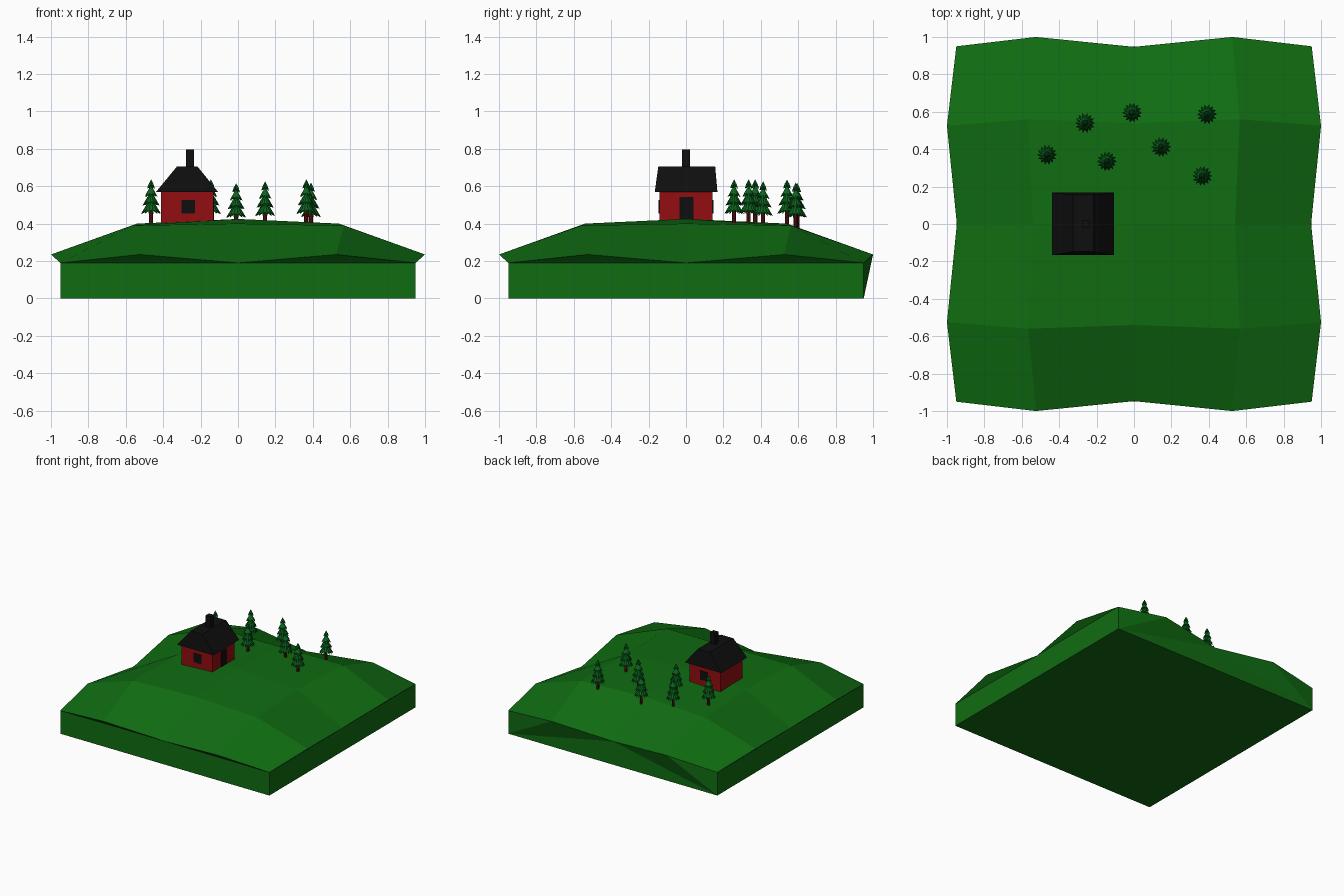
import bpy, bmesh, math

if "Cube" in bpy.data.objects:
    bpy.data.objects.remove(bpy.data.objects["Cube"])


def material(name, rgb):
    m = bpy.data.materials.new(name)
    m.diffuse_color = (*rgb, 1)
    m.use_nodes = True
    m.node_tree.nodes["Principled BSDF"].inputs["Base Color"].default_value = m.diffuse_color
    return m


GRASS = material("grass green", (0.005, 0.15, 0.006))
RED = material("barn red", (0.29, 0.004, 0.005))
BLACK = material("soot black", (0.0045, 0.0045, 0.005))
LEAF = material("fir green", (0.003, 0.13, 0.012))
BARK = material("red brown bark", (0.12, 0.006, 0.005))


def finish(name, bm, mat):
    bmesh.ops.recalc_face_normals(bm, faces=bm.faces)
    me = bpy.data.meshes.new(name)
    bm.to_mesh(me)
    bm.free()
    me.materials.append(mat)
    ob = bpy.data.objects.new(name, me)
    bpy.context.collection.objects.link(ob)
    return ob


def frustum(name, lo, hi, mat):
    """Box whose bottom and top rectangles (x0, x1, y0, y1, z) may differ."""
    bm = bmesh.new()
    rings = [[bm.verts.new((x, y, r[4])) for x, y in
              ((r[0], r[2]), (r[1], r[2]), (r[1], r[3]), (r[0], r[3]))] for r in (lo, hi)]
    for r in rings:
        bm.faces.new(r)
    for i in range(4):
        j = (i + 1) % 4
        bm.faces.new((rings[0][i], rings[0][j], rings[1][j], rings[1][i]))
    return finish(name, bm, mat)


def box(name, x0, x1, y0, y1, z0, z1, mat):
    return frustum(name, (x0, x1, y0, y1, z0), (x0, x1, y0, y1, z1), mat)


# Hill: 5 x 5 grid of points with a wavy rim, on a flat square base
def hill_point(i, j):
    a, b = abs(i), abs(j)
    x, y, z = {
        (0, 0): (0, 0, 0.425), (1, 0): (0.54, 0, 0.40), (1, 1): (0.565, 0.56, 0.39),
        (2, 0): (0.947, 0, 0.19), (2, 1): (1.0, 0.525, 0.235), (2, 2): (0.95, 0.95, 0.19),
    }[(max(a, b), min(a, b))]
    if b > a:
        x, y = y, x
    return (math.copysign(x, i), math.copysign(y, j), z)


bm = bmesh.new()
g = {(i, j): bm.verts.new(hill_point(i, j)) for i in range(-2, 3) for j in range(-2, 3)}
for i in range(-2, 2):
    for j in range(-2, 2):
        bm.faces.new((g[i, j], g[i + 1, j], g[i + 1, j + 1], g[i, j + 1]))
base = {(i, j): bm.verts.new((0.475 * i, 0.475 * j, 0)) for i in (-2, 2) for j in (-2, 2)}
bm.faces.new([base[k] for k in ((-2, -2), (2, -2), (2, 2), (-2, 2))])
for side in ("front", "left", "right", "back"):
    keys = [{"front": (t, -2), "back": (t, 2), "left": (-2, t), "right": (2, t)}[side]
            for t in range(-2, 3)]
    a = [g[k] for k in keys]
    b0, b1 = base[keys[0]], base[keys[4]]
    if side == "back":
        walls = ((b1, a[4], a[3]), (b1, a[3], a[2]), (b0, b1, a[2]), (b0, a[2], a[1]), (b0, a[1], a[0]))
    else:
        walls = ((a[0], a[1], a[2]), (a[2], a[3], a[4]), (b0, b1, a[4], a[2], a[0]))
    for f in walls:
        bm.faces.new(f)
finish("hill", bm, GRASS)

# House
box("house_walls", -0.413, -0.132, -0.141, 0.143, 0.38, 0.58, RED)
frustum("house_roof", (-0.438, -0.107, -0.167, 0.168, 0.57),
        (-0.326, -0.217, -0.148, 0.156, 0.706), BLACK)
box("chimney", -0.279, -0.235, -0.021, 0.021, 0.69, 0.797, BLACK)
box("door", -0.134, -0.127, -0.034, 0.040, 0.40, 0.542, BLACK)
box("front_window", -0.302, -0.231, -0.146, -0.139, 0.455, 0.527, BLACK)
box("back_window", -0.302, -0.231, 0.141, 0.148, 0.455, 0.527, BLACK)

# Fir trees: pleated, spiky tiers over a short trunk
POINTS = 14
TIERS = [(0.054, -0.185, -0.095), (0.046, -0.14, -0.06), (0.035, -0.095, -0.03), (0.021, -0.05, 0.0)]


def fir(n, x, y, top):
    bm = bmesh.new()
    for k, (r, low, high) in enumerate(TIERS):
        apex = bm.verts.new((x, y, top + high))
        under = bm.verts.new((x, y, top + low + 0.025))
        ring = []
        for s in range(2 * POINTS):
            ang = math.pi * (s + 0.5 * k) / POINTS
            rr, dz = (r, 0) if s % 2 == 0 else (r * 0.68, 0.022)
            ring.append(bm.verts.new((x + rr * math.cos(ang), y + rr * math.sin(ang), top + low + dz)))
        for s in range(2 * POINTS):
            p, q = ring[s], ring[(s + 1) % (2 * POINTS)]
            bm.faces.new((p, q, apex))
            bm.faces.new((q, p, under))
    finish(f"fir_foliage_{n}", bm, LEAF)
    bpy.ops.mesh.primitive_cylinder_add(vertices=8, radius=0.011, depth=0.11,
                                        location=(x, y, top - 0.195))
    trunk = bpy.context.object
    trunk.name = f"fir_trunk_{n}"
    trunk.data.materials.append(BARK)


trees = [(-0.465, 0.37, 0.637), (-0.262, 0.54, 0.637), (-0.01, 0.595, 0.617), (-0.145, 0.335, 0.637),
         (0.145, 0.412, 0.626), (0.39, 0.587, 0.62), (0.365, 0.257, 0.637)]
for n, t in enumerate(trees, 1):
    fir(n, *t)
